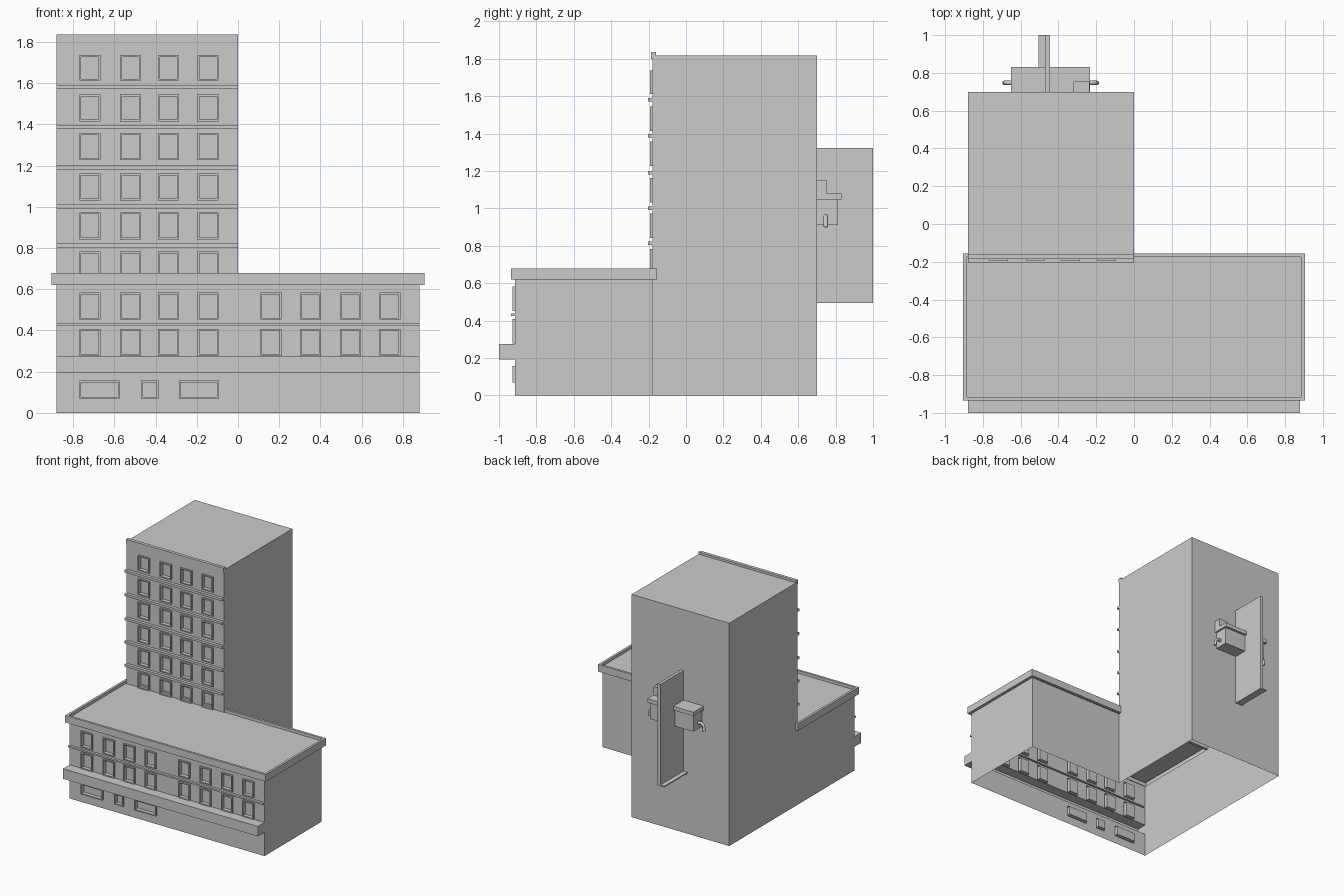
import bpy, bmesh

if "Cube" in bpy.data.objects:
    bpy.data.objects.remove(bpy.data.objects["Cube"])

FRONT, JOIN, BACK = -0.915, -0.18, 0.70
LEFT, RIGHT = -0.88, 0.88
ROOF, TOP = 0.655, 1.817


def finish(bm, name):
    bmesh.ops.remove_doubles(bm, verts=bm.verts, dist=1e-5)
    me = bpy.data.meshes.new(name)
    bm.to_mesh(me)
    bm.free()
    ob = bpy.data.objects.new(name, me)
    bpy.context.collection.objects.link(ob)
    return ob


def face(bm, pts):
    return bm.faces.new([bm.verts.new(p) for p in pts])


def box(name, x, y, z, open_back=False):
    bm = bmesh.new()
    bmesh.ops.create_cube(bm, size=1)
    for v in bm.verts:
        v.co = [(a + b) / 2 + c * (b - a) for c, (a, b) in zip(v.co, (x, y, z))]
    if open_back:
        bm.faces.ensure_lookup_table()
        bm.normal_update()
        bmesh.ops.delete(bm, geom=[f for f in bm.faces if f.normal.y > 0.9], context='FACES')
    return finish(bm, name)


def rings(bm, loops):
    """Join successive rectangles and cap the last one."""
    for a, b in zip(loops, loops[1:]):
        for i in range(4):
            j = (i + 1) % 4
            face(bm, (a[i], a[j], b[j], b[i]))
    face(bm, loops[-1])


def wall_rect(r, inset, y):
    x0, x1, z0, z1 = r[0] + inset, r[1] - inset, r[2] + inset, r[3] - inset
    return [(x0, y, z0), (x1, y, z0), (x1, y, z1), (x0, y, z1)]


def plan_rect(hx, hy, z, cy=-0.545):
    return [(-hx, cy - hy, z), (hx, cy - hy, z), (hx, cy + hy, z), (-hx, cy + hy, z)]


def facade(name, y, x, z, windows, strips):
    """Flat wall with openings, filled by raised frames and sunken panes."""
    holes = windows + [(x[0], x[1], a, b) for a, b in strips]
    xs = sorted({*x, *[v for h in holes for v in h[:2]]})
    zs = sorted({*z, *[v for h in holes for v in h[2:]]})
    bm = bmesh.new()
    for a, b in zip(xs, xs[1:]):
        for c, d in zip(zs, zs[1:]):
            mx, mz = (a + b) / 2, (c + d) / 2
            if not any(h[0] < mx < h[1] and h[2] < mz < h[3] for h in holes):
                face(bm, wall_rect((a, b, c, d), 0, y))
    finish(bm, name + "_wall")
    bm = bmesh.new()
    for w in windows:
        rings(bm, [wall_rect(w, 0, y), wall_rect(w, 0, y - 0.013),
                   wall_rect(w, 0.009, y - 0.013), wall_rect(w, 0.009, y + 0.018)])
    finish(bm, name + "_windows")


# Window layout
cols = [(-0.77, -0.668), (-0.573, -0.471), (-0.388, -0.286), (-0.196, -0.094)]
cols_right = [(-b + 0.015, -a + 0.015) for a, b in cols]
cols_right = [(0.108, 0.21), (0.301, 0.403), (0.495, 0.597), (0.686, 0.788)]
tower_rows = [(ROOF, 0.783), (0.841, 0.973), (1.031, 1.162),
              (1.226, 1.357), (1.415, 1.545), (1.612, 1.736)]
tower_bands = [(0.803, 0.822), (0.992, 1.011), (1.182, 1.2), (1.379, 1.397), (1.571, 1.59)]
canopy = (0.193, 0.2745)
low_band = (0.424, 0.437)

# Front walls
low = [(a, b, c, d) for a, b in cols + cols_right for c, d in ((0.277, 0.408), (0.452, 0.583))]
low += [(a, b, 0.068, 0.156) for a, b in ((-0.77, -0.574), (-0.47, -0.386), (-0.287, -0.092))]
facade("lower_front", FRONT, (LEFT, RIGHT), (0, 0.62), low, [canopy, low_band])
facade("tower_front", JOIN, (LEFT, 0), (ROOF, TOP),
       [(a, b, c, d) for a, b in cols for c, d in tower_rows], tower_bands)

# Ledges and canopy, hollow towards the inside
box("canopy", (LEFT, RIGHT), (-1.0, FRONT), canopy, True)
box("lower_ledge", (LEFT, RIGHT), (FRONT - 0.02, FRONT), low_band, True)
for i, z in enumerate(tower_bands):
    box(f"tower_ledge_{i + 1}", (LEFT, 0), (JOIN - 0.024, JOIN), z, True)

# Plain walls and tower roof, open underneath
bm = bmesh.new()
for (ax, ay), (bx, by), h in [((RIGHT, FRONT), (RIGHT, JOIN), 0.62),
                              ((RIGHT, JOIN), (0, JOIN), 0.62),
                              ((0, JOIN), (0, BACK), TOP),
                              ((0, BACK), (LEFT, BACK), TOP),
                              ((LEFT, BACK), (LEFT, JOIN), TOP),
                              ((LEFT, JOIN), (LEFT, FRONT), 0.62)]:
    face(bm, ((ax, ay, 0), (bx, by, 0), (bx, by, h), (ax, ay, h)))
face(bm, ((LEFT, JOIN, TOP), (0, JOIN, TOP), (0, BACK, TOP), (LEFT, BACK, TOP)))
finish(bm, "plain_walls")
box("tower_parapet", (LEFT, 0), (-0.186, -0.16), (1.8, 1.835))

# Lower roof with raised cornice
bm = bmesh.new()
rings(bm, [plan_rect(0.88, 0.367, 0.62), plan_rect(0.904, 0.39, 0.62),
           plan_rect(0.904, 0.39, 0.678), plan_rect(0.885, 0.371, 0.678),
           plan_rect(0.885, 0.371, ROOF)])
finish(bm, "lower_roof")

# Rear fin with foot plate
box("rear_fin", (-0.468, -0.444), (BACK, 1.0), (0.493, 1.322))
box("fin_foot", (-0.505, -0.444), (BACK, 1.0), (0.493, 0.502))

# Rear tank with lid, small upper block and bent pipes
box("tank", (-0.635, -0.248), (BACK, 0.812), (0.91, 1.05))
box("tank_lid", (-0.65, -0.233), (BACK, 0.832), (1.048, 1.08))
box("tank_block", (-0.32, -0.235), (BACK, 0.755), (1.08, 1.15))
for side in (-1, 1):
    cu = bpy.data.curves.new("tank_pipe", 'CURVE')
    cu.dimensions = '3D'
    cu.bevel_depth = 0.012
    cu.bevel_resolution = 1
    cu.use_fill_caps = True
    sp = cu.splines.new('POLY')
    path = [(0.18, 0.96), (0.225, 0.96), (0.24, 0.945), (0.245, 0.90)]
    sp.points.add(len(path) - 1)
    for p, (dx, z) in zip(sp.points, path):
        p.co = (-0.4415 + side * dx, 0.747, z, 1)
    bpy.context.collection.objects.link(bpy.data.objects.new("tank_pipe", cu))
